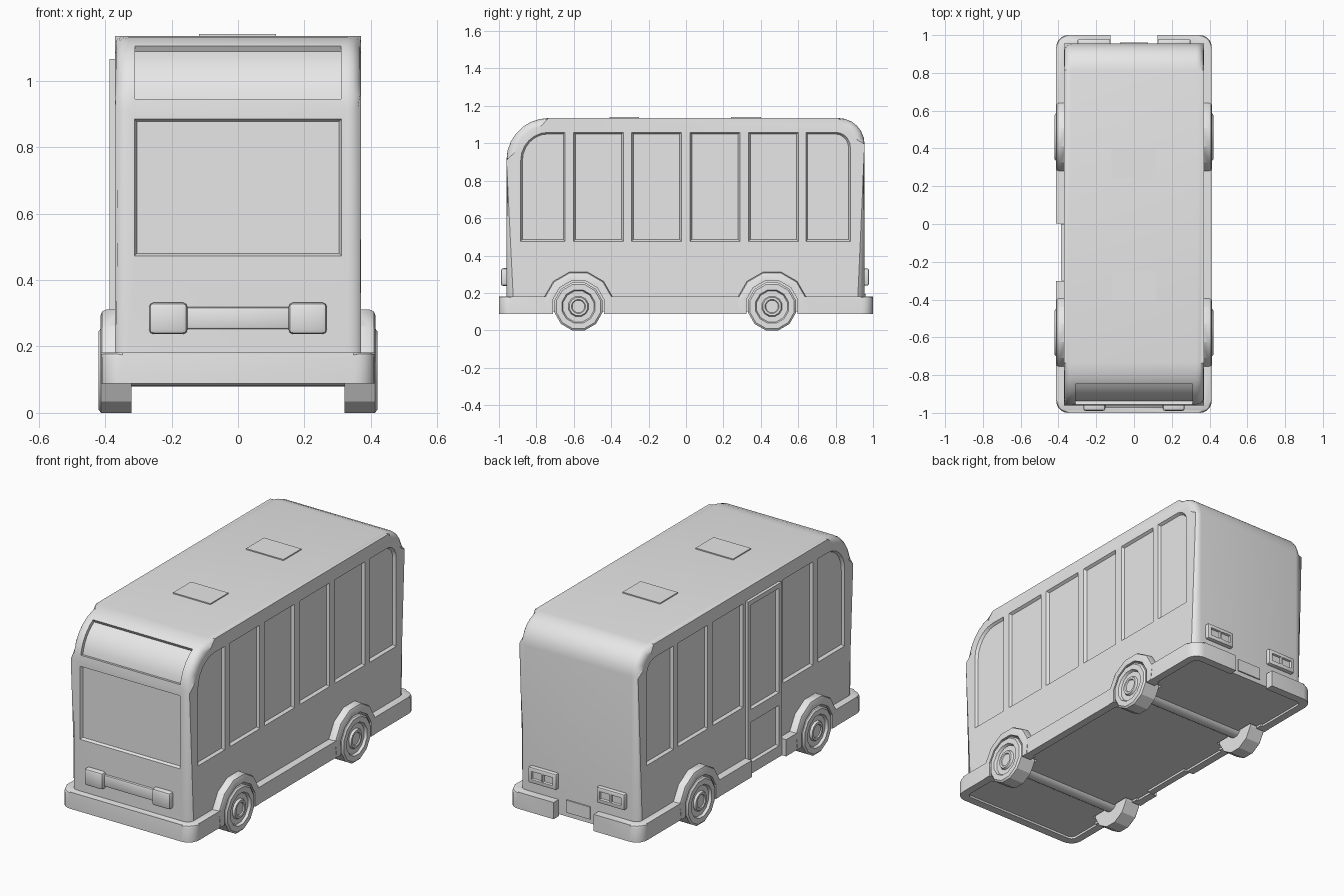
import bpy, bmesh, math
from mathutils import Vector

cube = bpy.data.objects.get("Cube")
if cube:
    bpy.data.objects.remove(cube, do_unlink=True)

grey = bpy.data.materials.new("plain grey")
grey.use_nodes = True
COLOUR = (0.8, 0.8, 0.8, 1)
grey.diffuse_color = COLOUR
grey.node_tree.nodes["Principled BSDF"].inputs["Base Color"].default_value = COLOUR

AXES = {"x": lambda u, v, d: (d, u, v),
        "y": lambda u, v, d: (u, d, v),
        "z": lambda u, v, d: (u, v, d)}


def add(name, bm):
    bmesh.ops.recalc_face_normals(bm, faces=bm.faces[:])
    mesh = bpy.data.meshes.new(name)
    bm.to_mesh(mesh)
    bm.free()
    mesh.materials.append(grey)
    ob = bpy.data.objects.new(name, mesh)
    bpy.context.collection.objects.link(ob)
    return ob


def prism_mesh(points, axis, a, b, shrink=0):
    """Outline extruded from a to b; the end at b is drawn in by shrink."""
    bm = bmesh.new()
    mid = [(min(p[i] for p in points) + max(p[i] for p in points)) / 2 for i in (0, 1)]
    half = [max(p[i] for p in points) - mid[i] for i in (0, 1)]
    tight = [tuple(mid[i] + (p[i] - mid[i]) * (1 - shrink / half[i]) for i in (0, 1)) for p in points]
    near = [bm.verts.new(AXES[axis](*p, a)) for p in points]
    far = [bm.verts.new(AXES[axis](*p, b)) for p in tight]
    bm.faces.new(near)
    bm.faces.new(far[::-1])
    for i in range(len(near)):
        j = (i + 1) % len(near)
        bm.faces.new((near[i], far[i], far[j], near[j]))
    return bm


def prism(name, *args, **kw):
    return add(name, prism_mesh(*args, **kw))


def rect(u0, u1, v0, v1):
    return [(u0, v0), (u1, v0), (u1, v1), (u0, v1)]


def arc(cu, cv, r, start, end, steps):
    angles = [math.radians(start + (end - start) * i / steps) for i in range(steps + 1)]
    return [(cu + r * math.cos(t), cv + r * math.sin(t)) for t in angles]


def box(name, x, y, z, bevel=0):
    bm = prism_mesh(rect(*x, *y), "z", *z)
    if bevel:
        bmesh.ops.bevel(bm, geom=bm.edges[:], offset=bevel, segments=2, profile=0.5, affect="EDGES")
    return add(name, bm)


def cut(ob, cutters):
    """Subtract each cutter, then discard it."""
    for c in cutters:
        mod = ob.modifiers.new("cut", "BOOLEAN")
        mod.operation, mod.solver, mod.object = "DIFFERENCE", "EXACT", c
        bpy.context.view_layer.objects.active = ob
        bpy.ops.object.modifier_apply(modifier=mod.name)
        bpy.data.objects.remove(c, do_unlink=True)


WHEEL_Y, WHEEL_Z = (-0.575, 0.46), 0.1275
SIDES = {"left": 1, "right": -1}


def wheel_holes():
    return [prism("hole", arc(y, WHEEL_Z, 0.142, 15, 345, 11), "x", s * 0.31, s * 0.5)
            for y in WHEEL_Y for s in SIDES.values()]


# Body shell with rounded roof ends and softened side outline
FLOOR = 0.1
FRONT_ARC, REAR_ARC = (-0.735, 0.91), (0.815, 0.995)
profile = ([(0.955, FLOOR)] + arc(*REAR_ARC, 0.14, 0, 90, 6)
           + arc(*FRONT_ARC, 0.225, 90, 180, 7) + [(-0.96, FLOOR)])
bm = prism_mesh(profile, "x", -0.37, 0.37)
rim = [e for e in bm.edges if abs(e.verts[0].co.x - e.verts[1].co.x) < 0.01
       and max(v.co.z for v in e.verts) > FLOOR + 0.01]
bmesh.ops.bevel(bm, geom=rim, offset=0.04, segments=4, profile=0.5, affect="EDGES")
body = add("body", bm)

# Recessed side windows, the end ones with a rounded top corner
BOTTOM, TOP = 0.475, 1.06
front_pane = [(-0.645, BOTTOM), (-0.645, TOP)] + arc(-0.735, 0.91, 0.15, 90, 180, 6) + [(-0.885, BOTTOM)]
rear_pane = [(0.64, BOTTOM), (0.88, BOTTOM)] + arc(0.80, 0.98, 0.08, 0, 90, 5) + [(0.64, TOP)]
panes = [front_pane, rear_pane] + [rect(y, y + 0.268, BOTTOM, TOP) for y in (-0.602, -0.292, 0.021, 0.334)]
cutters = [prism("pane", p, "x", s * 0.372, s * 0.355, shrink=0.01)
           for s in SIDES.values() for i, p in enumerate(panes)
           if not (s < 0 and i == 3)]

# Windshield and curved sign recess
cutters.append(prism("windshield", rect(-0.312, 0.312, 0.472, 0.885), "y", -0.962, -0.945, shrink=0.008))
band = arc(*FRONT_ARC, 0.205, 171, 120, 6) + arc(*FRONT_ARC, 0.27, 120, 171, 6)
cutters.append(prism("sign", band, "x", -0.31, 0.31))
cut(body, cutters + wheel_holes())

# Bumper skirt around the base, open at the wheels, the door and the rear plate


def rounded_outline(w, l, r):
    out = []
    for sx, sy, start in ((1, 1, 0), (-1, 1, 90), (-1, -1, 180), (1, -1, 270)):
        out += arc(sx * (w - r), sy * (l - r), r, start, start + 90, 5)
    return out


bm = prism_mesh(rounded_outline(0.412, 1.0, 0.065), "z", 0.088, 0.182)
top = [e for e in bm.edges if min(v.co.z for v in e.verts) > 0.18]
bmesh.ops.bevel(bm, geom=top, offset=0.015, segments=2, profile=0.5, affect="EDGES")
skirt = add("bumper_skirt", bm)
cut(skirt, [prism("core", rounded_outline(0.368, 0.953, 0.03), "z", 0, 0.3),
            box("rear_gap", (-0.125, 0.125), (0.9, 1.1), (0, 0.3)),
            box("door_gap", (-0.5, -0.3), (-0.302, 0.002), (0, 0.3))] + wheel_holes())

# Door with glass and lower panel
door = box("door", (-0.387, -0.35), (-0.3, 0), (0.088, 1.065))
cut(door, [prism("panel", rect(-0.275, -0.025, *z), "x", -0.389, -0.372, shrink=0.008)
           for z in ((0.15, 0.38), (0.45, 1.04))])

# Wheels, arches and axles
lathe = [(0.32, 0.0), (0.32, 0.132), (0.412, 0.132), (0.42, 0.122), (0.42, 0.092), (0.406, 0.085),
         (0.406, 0.056), (0.418, 0.05), (0.418, 0.038), (0.412, 0.034), (0.412, 0.0)]
for end, y in zip(("front", "rear"), WHEEL_Y):
    for side, s in SIDES.items():
        bm = bmesh.new()
        start = Vector((0, math.sin(math.radians(15)), math.cos(math.radians(15))))
        verts = [bm.verts.new((s * x, y + r * start.y, WHEEL_Z + r * start.z)) for x, r in lathe]
        edges = [bm.edges.new(pair) for pair in zip(verts, verts[1:])]
        bmesh.ops.spin(bm, geom=verts + edges, cent=(0, y, WHEEL_Z), axis=(1, 0, 0),
                       angle=math.tau, steps=12, use_merge=True)
        bmesh.ops.remove_doubles(bm, verts=bm.verts[:], dist=0.0005)
        add(f"{end}_{side}_wheel", bm)

        outer = [(y + 0.172, 0.088)] + arc(y, WHEEL_Z, 0.19, 15, 165, 5) + [(y - 0.172, 0.088)]
        inner = [(y - 0.136, 0.088)] + arc(y, WHEEL_Z, 0.142, 165, 15, 5) + [(y + 0.136, 0.088)]
        bm = prism_mesh(outer + inner, "x", s * 0.355, s * 0.414)
        crown = [e for e in bm.edges if all(abs(v.co.x) > 0.41 and v.co.z > 0.16
                 and math.hypot(v.co.y - y, v.co.z - WHEEL_Z) > 0.18 for v in e.verts)]
        bmesh.ops.bevel(bm, geom=crown, offset=0.018, segments=2, profile=0.5, affect="EDGES")
        add(f"{end}_{side}_arch", bm)
    prism(f"{end}_axle", arc(y, WHEEL_Z, 0.048, 0, 337.5, 15), "x", -0.33, 0.33)

# Lamps and grille
box("grille", (-0.17, 0.17), (-0.972, -0.94), (0.252, 0.318), 0.008)
for side, s in SIDES.items():
    box(f"{side}_headlight", sorted((s * 0.152, s * 0.268)), (-0.99, -0.94), (0.237, 0.332), 0.014)
    lamp = box(f"{side}_taillight", sorted((s * 0.125, s * 0.3)), (0.94, 0.978), (0.24, 0.33), 0.008)
    cut(lamp, [prism("lens", rect(c - 0.032, c + 0.032, 0.262, 0.308), "y", 0.98, 0.968, shrink=0.004)
               for c in (s * 0.2125 - 0.035, s * 0.2125 + 0.035)])

# Rear plate and roof hatches
box("rear_plate", (-0.075, 0.075), (0.95, 0.962), (0.125, 0.195))
for name, y in (("front_hatch", -0.41), ("rear_hatch", 0.24)):
    box(name, (-0.118, 0.115), (y, y + 0.16), (1.13, 1.141))

# Smooth shading with sharp corners kept
bpy.ops.object.select_all(action="DESELECT")
for ob in bpy.context.scene.objects:
    if ob.type == "MESH":
        ob.select_set(True)
        bpy.context.view_layer.objects.active = ob
bpy.ops.object.shade_smooth_by_angle(angle=math.radians(28))
